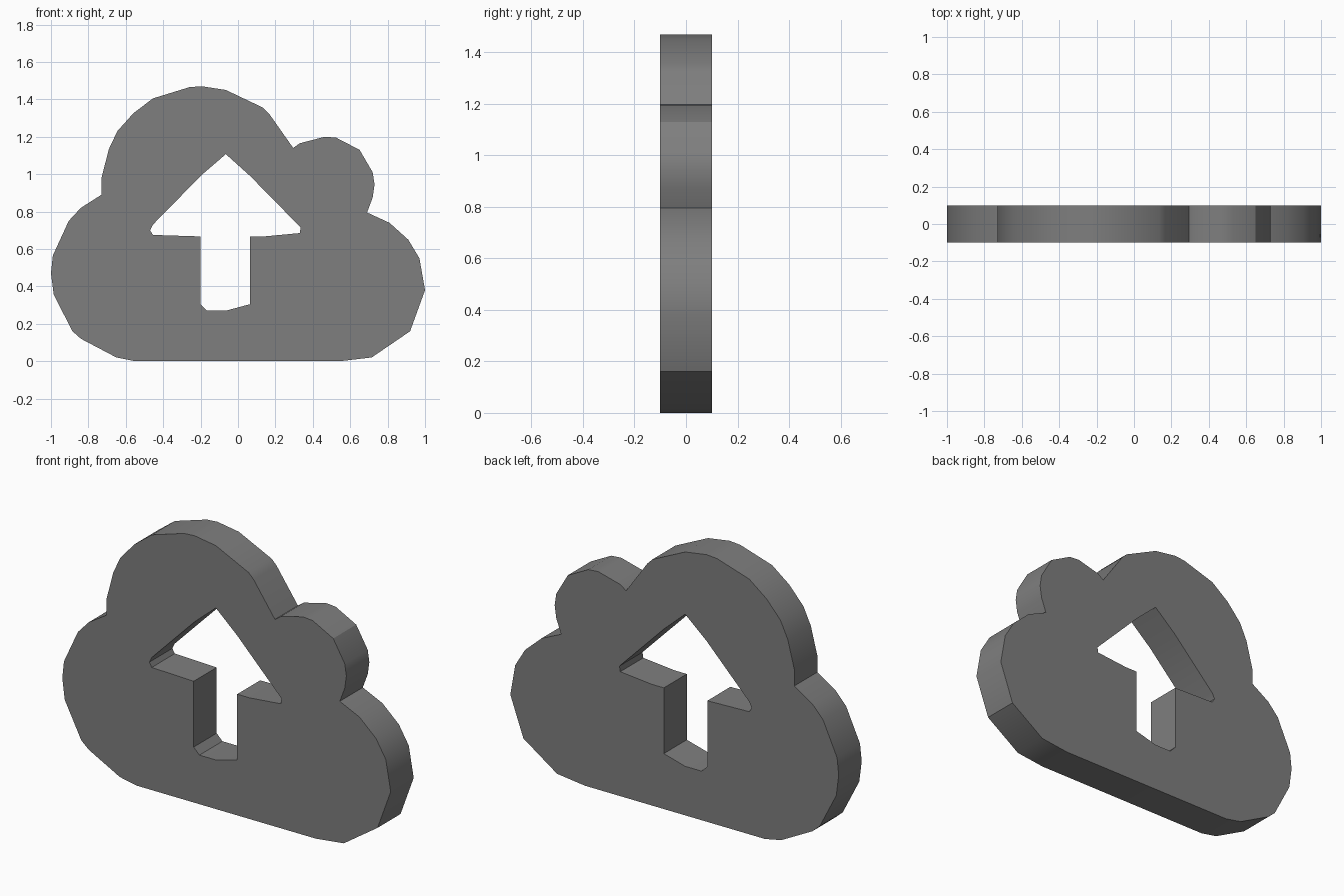
import bpy, bmesh, math

if "Cube" in bpy.data.objects:
    bpy.data.objects.remove(bpy.data.objects["Cube"])

HALF_DEPTH = 0.1

# Cloud outline as (x, z), counter-clockwise from the left side
cloud = [(-1, .47), (-.985, .355), (-.885, .16), (-.84, .12), (-.65, .02), (-.55, 0),
         (.545, 0), (.715, .02), (.92, .16), (1, .38), (.97, .55), (.91, .65),
         (.81, .74), (.69, .795), (.72, .875), (.73, .945), (.72, 1.01), (.65, 1.13),
         (.525, 1.195), (.465, 1.2), (.33, 1.165), (.295, 1.14), (.165, 1.325),
         (.135, 1.355), (-.065, 1.45), (-.195, 1.47), (-.26, 1.465), (-.455, 1.405),
         (-.56, 1.325), (-.645, 1.23), (-.69, 1.135), (-.73, .98), (-.73, .89),
         (-.84, .82), (-.905, .75), (-.99, .565)]

# Upward arrow cut through the cloud
arrow = [(-.065, 1.107), (-.195, .995), (-.455, .73), (-.47, .70), (-.455, .675),
         (-.2, .667), (-.2, .305), (-.165, .27), (-.065, .27), (.065, .305),
         (.065, .667), (.14, .667), (.33, .685), (.335, .715), (.065, .99)]


def add_loop(bm, points):
    verts = [bm.verts.new((x, -HALF_DEPTH, z)) for x, z in points]
    return [bm.edges.new((v, verts[(i + 1) % len(verts)])) for i, v in enumerate(verts)]


# Fill the outline around the arrow hole, then extrude to the back
bm = bmesh.new()
edges = add_loop(bm, cloud) + add_loop(bm, arrow)
bmesh.ops.triangle_fill(bm, use_beauty=True, use_dissolve=False, edges=edges, normal=(0, -1, 0))
ext = bmesh.ops.extrude_face_region(bm, geom=bm.faces[:], use_keep_orig=True)
back = [g for g in ext["geom"] if isinstance(g, bmesh.types.BMVert)]
bmesh.ops.translate(bm, verts=back, vec=(0, 2 * HALF_DEPTH, 0))
bmesh.ops.recalc_face_normals(bm, faces=bm.faces[:])
mesh = bpy.data.meshes.new("cloud_plate")
bm.to_mesh(mesh)
bm.free()

obj = bpy.data.objects.new("cloud_plate", mesh)
bpy.context.collection.objects.link(obj)

grey = bpy.data.materials.new("mid grey")
grey.diffuse_color = (0.21, 0.21, 0.21, 1)
grey.use_nodes = True
grey.node_tree.nodes["Principled BSDF"].inputs["Base Color"].default_value = grey.diffuse_color
mesh.materials.append(grey)

# Smooth rim with crisp edges
bpy.context.view_layer.objects.active = obj
obj.select_set(True)
bpy.ops.object.shade_smooth_by_angle(angle=math.radians(30))
